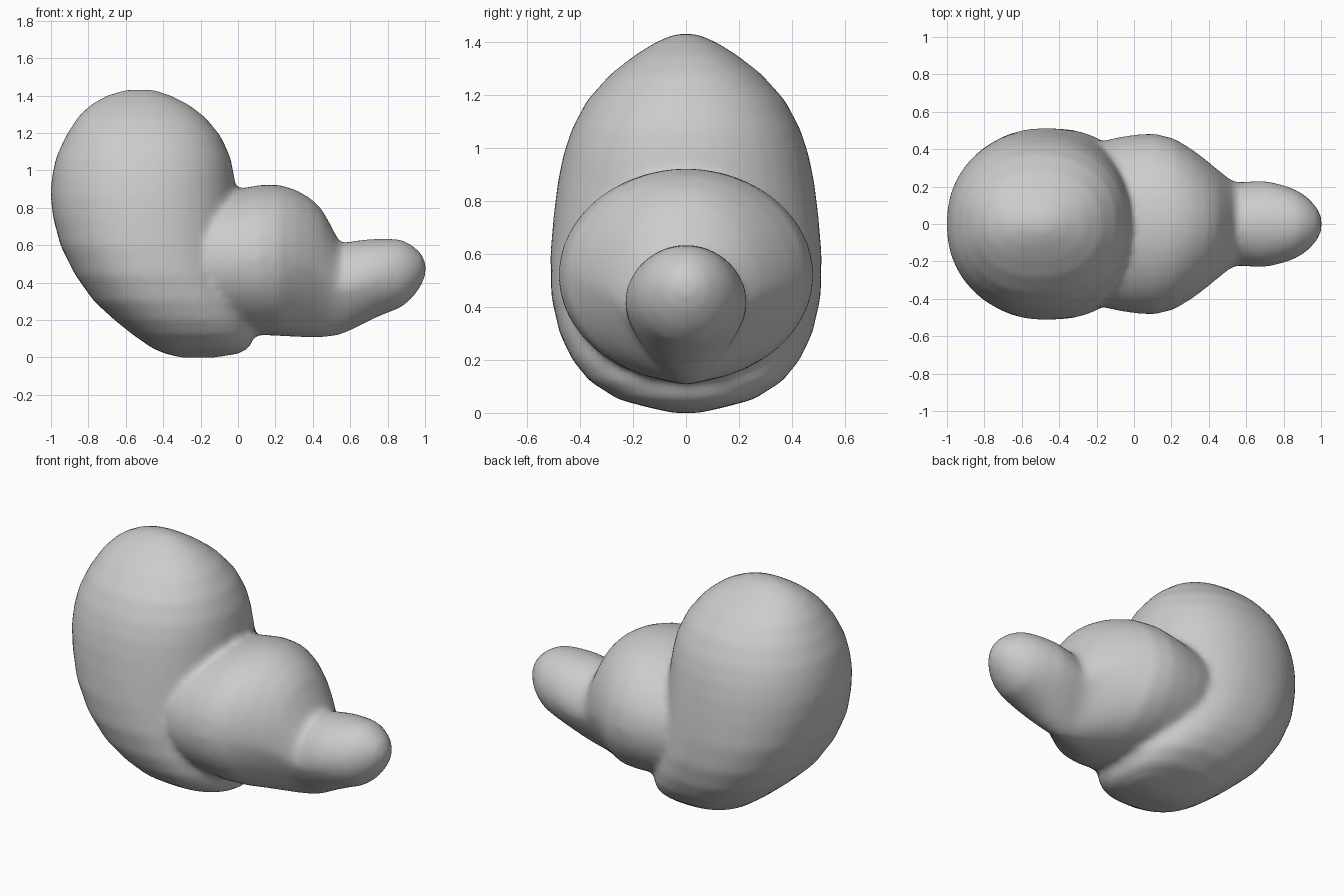
import bpy, bmesh, math

SEGS = 40


def loft(name, rings):
    """Skin a closed tube through rings of points."""
    bm = bmesh.new()
    loops = [[bm.verts.new(p) for p in ring] for ring in rings]
    for a, b in zip(loops, loops[1:]):
        for i in range(SEGS):
            j = (i + 1) % SEGS
            bm.faces.new((a[i], a[j], b[j], b[i]))
    bm.faces.new(loops[0])
    bm.faces.new(loops[-1])
    bmesh.ops.recalc_face_normals(bm, faces=bm.faces)
    mesh = bpy.data.meshes.new(name)
    bm.to_mesh(mesh)
    bm.free()
    obj = bpy.data.objects.new(name, mesh)
    bpy.context.collection.objects.link(obj)
    return obj


def oval(ra, rb, power=2.0, keel=0.0):
    """Ellipse; power above 2 fills the diagonals, keel pinches the lower half."""
    for i in range(SEGS):
        t = 2 * math.pi * i / SEGS
        c, s = math.cos(t), math.sin(t)
        pinch = 1 - keel * max(0.0, -s)
        yield (ra * pinch * math.copysign(abs(c) ** (2 / power), c),
               rb * math.copysign(abs(s) ** (2 / power), s))


def bean_power(z):
    """Fuller section near the foot."""
    return 2.15 + 0.35 * max(0.0, 1 - z / 0.8)


# Upright bean: z, left x, right x, half width in y
bean = [
    (0.00, -0.31, -0.12, 0.05), (0.02, -0.39, 0.00, 0.14),
    (0.05, -0.46, 0.06, 0.255), (0.12, -0.56, 0.09, 0.365),
    (0.20, -0.66, 0.085, 0.43), (0.30, -0.77, 0.06, 0.478),
    (0.44, -0.87, 0.02, 0.51), (0.60, -0.95, 0.00, 0.513),
    (0.75, -0.99, 0.00, 0.50), (0.87, -1.003, -0.01, 0.485),
    (0.97, -0.995, -0.02, 0.465), (1.07, -0.973, -0.04, 0.433),
    (1.18, -0.923, -0.09, 0.375), (1.28, -0.86, -0.17, 0.285),
    (1.35, -0.79, -0.26, 0.195), (1.40, -0.70, -0.36, 0.115),
    (1.432, -0.60, -0.45, 0.04),
]
body = loft("body", [
    [((a + b) / 2 + u, v, z) for u, v in oval((b - a) / 2, w, bean_power(z))]
    for z, a, b, w in bean])

# Round bulge tapering into the snout: x, bottom z, top z, half width in y
bulge = [
    (-0.45, 0.28, 0.82, 0.38), (-0.35, 0.22, 0.86, 0.42),
    (-0.20, 0.17, 0.875, 0.437), (-0.08, 0.14, 0.885, 0.465),
    (0.02, 0.13, 0.905, 0.48), (0.12, 0.12, 0.923, 0.482),
    (0.22, 0.115, 0.923, 0.455), (0.31, 0.11, 0.897, 0.40),
    (0.39, 0.106, 0.85, 0.34), (0.45, 0.106, 0.79, 0.29),
    (0.50, 0.112, 0.70, 0.25), (0.545, 0.12, 0.61, 0.222),
    (0.62, 0.152, 0.623, 0.23), (0.70, 0.195, 0.633, 0.232),
    (0.79, 0.235, 0.636, 0.212), (0.87, 0.265, 0.632, 0.182),
    (0.93, 0.315, 0.602, 0.142), (0.978, 0.38, 0.56, 0.09),
    (1.003, 0.44, 0.51, 0.035),
]
snout = loft("snout", [
    [(x, u, (lo + hi) / 2 + v)
     for u, v in oval(w, (hi - lo) / 2, 2.0,
                      0.4 * max(0.0, 1 - abs(x - 0.52) / 0.3))]
    for x, lo, hi, w in bulge])

# Fuse both lobes into one soft skin
bpy.ops.object.select_all(action='DESELECT')
body.select_set(True)
snout.select_set(True)
bpy.context.view_layer.objects.active = body
bpy.ops.object.join()

fuse = body.modifiers.new("fuse", 'REMESH')
fuse.mode = 'VOXEL'
fuse.voxel_size = 0.02
fuse.use_smooth_shade = True
soften = body.modifiers.new("soften", 'SMOOTH')
soften.factor = 0.5
soften.iterations = 10
